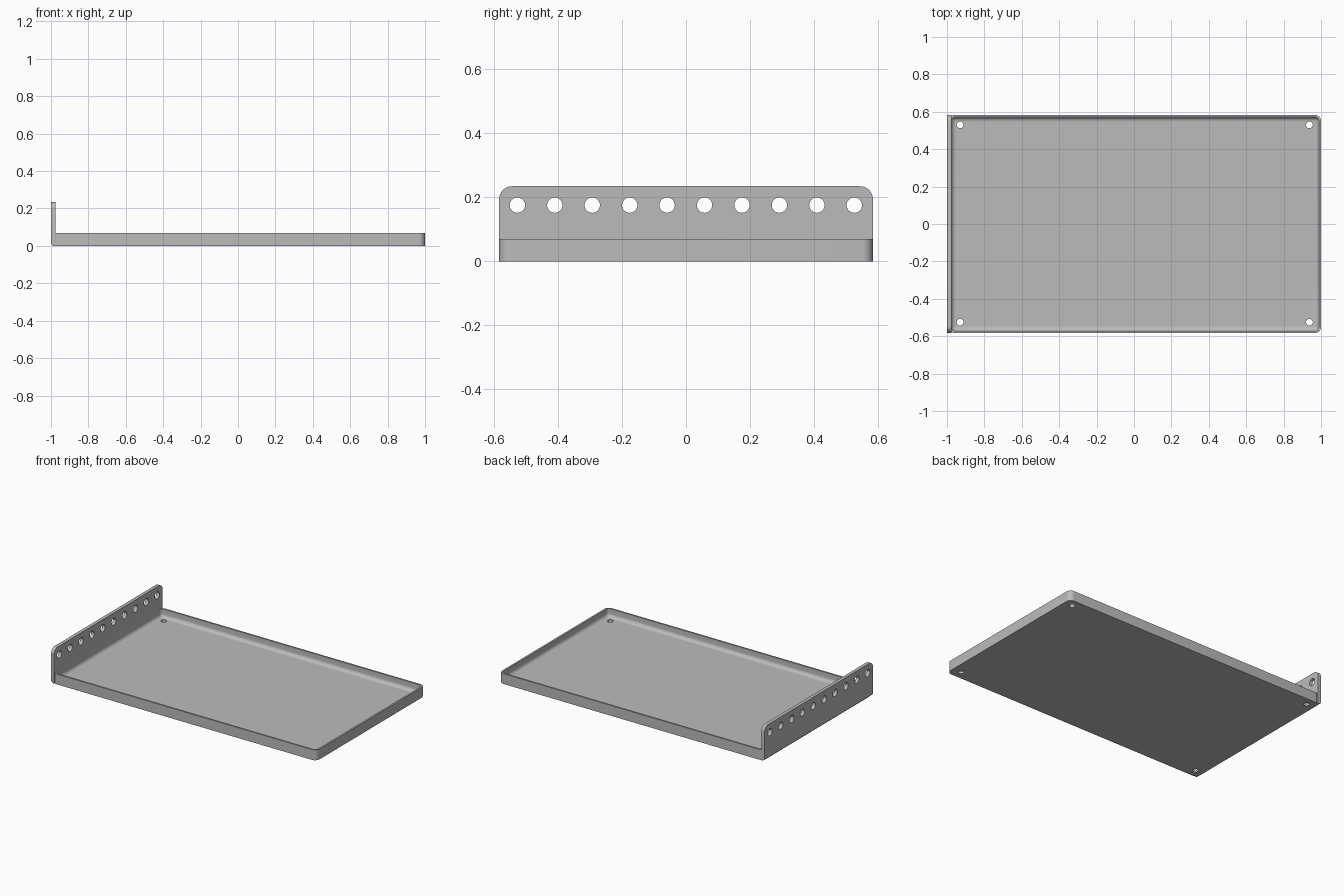
import bpy, bmesh, math
from mathutils import Matrix, Vector

cube = bpy.data.objects.get("Cube")
if cube:
    bpy.data.objects.remove(cube)

grey = bpy.data.materials.new("light grey metal")
grey.use_nodes = True
grey.diffuse_color = (0.5, 0.5, 0.5, 1)
grey.node_tree.nodes["Principled BSDF"].inputs["Base Color"].default_value = grey.diffuse_color

HALF_Y, RIM, WALL, FLOOR = 0.584, 0.07, 0.012, 0.014
FILLET, EAR = 0.025, 0.023
LEFT, RIGHT = EAR - 1 - WALL, 1


def finish(name, bm):
    bmesh.ops.recalc_face_normals(bm, faces=bm.faces)
    mesh = bpy.data.meshes.new(name)
    bm.to_mesh(mesh)
    bm.free()
    mesh.materials.append(grey)
    obj = bpy.data.objects.new(name, mesh)
    bpy.context.collection.objects.link(obj)
    return obj


def arc(cx, cy, r, start, steps=8):
    """Quarter circle, counter-clockwise."""
    angles = [start + math.pi / 2 * i / steps for i in range(steps + 1)]
    return [(cx + r * math.cos(a), cy + r * math.sin(a)) for a in angles]


def tray_ring(bm, inset, z):
    """Rounded rectangle, inset from the outer wall."""
    r = max(0.034 - inset, 0.006)
    x0, x1, y1 = LEFT + inset + r, RIGHT - inset - r, HALF_Y - inset - r
    pts = []
    for i, (x, y) in enumerate([(x1, y1), (x0, y1), (x0, -y1), (x1, -y1)]):
        pts += arc(x, y, r, i * math.pi / 2)
    return [bm.verts.new((x, y, z)) for x, y in pts]


def cut_holes(obj, centres, radius, axis):
    """Drill round holes along an axis."""
    bm = bmesh.new()
    turn = Vector((0, 0, 1)).rotation_difference(axis).to_matrix().to_4x4()
    for c in centres:
        bmesh.ops.create_cone(bm, cap_ends=True, segments=32, radius1=radius,
                              radius2=radius, depth=0.1,
                              matrix=Matrix.Translation(c) @ turn)
    cutter = finish("hole_cutter", bm)
    cutter.hide_render = True
    mod = obj.modifiers.new("holes", "BOOLEAN")
    mod.operation, mod.solver, mod.object = "DIFFERENCE", "EXACT", cutter
    bpy.context.view_layer.objects.active = obj
    bpy.ops.object.modifier_apply(modifier=mod.name)
    bpy.data.objects.remove(cutter)


def smooth(obj):
    bpy.ops.object.select_all(action="DESELECT")
    obj.select_set(True)
    bpy.context.view_layer.objects.active = obj
    bpy.ops.object.shade_smooth_by_angle(angle=math.radians(30))


# Tray: outer wall, rim, inner wall and a fillet down to the floor
bm = bmesh.new()
sections = [(0, 0), (0, RIM), (WALL, RIM)]
for i in range(9):
    a = math.pi / 2 * i / 8
    sections.append((WALL + FILLET * (1 - math.cos(a)),
                     FLOOR + FILLET * (1 - math.sin(a))))
rings = [tray_ring(bm, inset, z) for inset, z in sections]
for low, high in zip(rings, rings[1:]):
    for i in range(len(low)):
        j = (i + 1) % len(low)
        bm.faces.new((low[i], low[j], high[j], high[i]))
bm.faces.new(rings[0])
bm.faces.new(rings[-1])
tray = finish("tray", bm)
cut_holes(tray, [(x, y, 0) for x in (-0.93, 0.938) for y in (-0.525, 0.53)],
          0.018, Vector((0, 0, 1)))
smooth(tray)

# Mounting ear: upright plate with rounded top corners and a bent lower edge
bm = bmesh.new()
top, r = 0.235, 0.04
outline = [(-HALF_Y, 0), (HALF_Y, 0)]
outline += arc(HALF_Y - r, top - r, r, 0)
outline += arc(r - HALF_Y, top - r, r, math.pi / 2)
face = bm.faces.new([bm.verts.new((-1, y, z)) for y, z in outline])
moved = bmesh.ops.extrude_face_region(bm, geom=[face])["geom"]
bmesh.ops.translate(bm, vec=(EAR, 0, 0),
                    verts=[v for v in moved if isinstance(v, bmesh.types.BMVert)])
bend = [e for e in bm.edges
        if all(v.co.z < 0.001 and v.co.x < -0.999 for v in e.verts)]
bmesh.ops.bevel(bm, geom=bend, offset=0.02, segments=6, profile=0.5, affect="EDGES")
ear = finish("mounting_ear", bm)
cut_holes(ear, [(EAR / 2 - 1, -0.527 + 0.117 * i, 0.176) for i in range(10)],
          0.024, Vector((1, 0, 0)))
smooth(ear)
